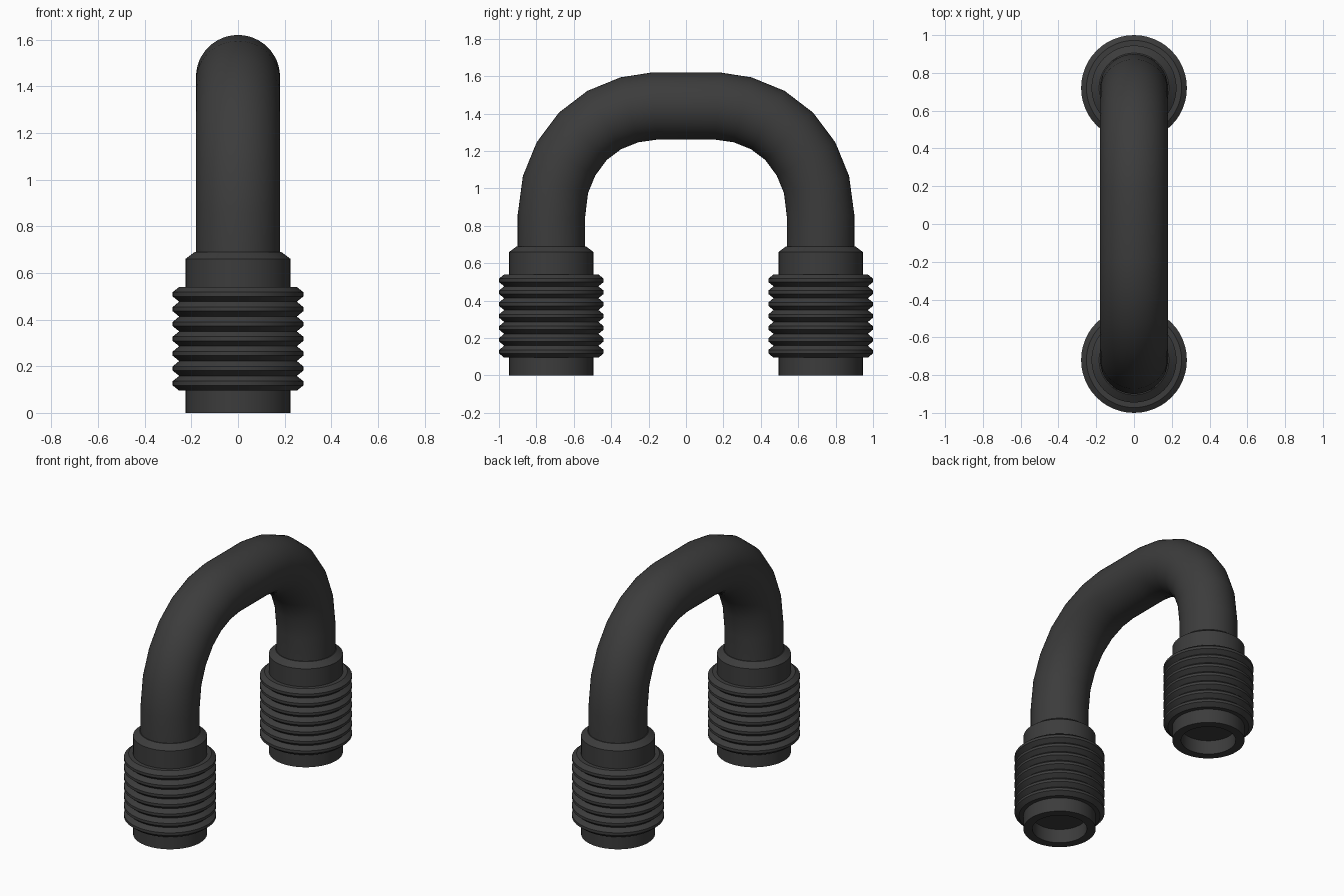
import bpy
import bmesh
import math
from mathutils import Vector

SIDES = 48
LEG_Y = 0.72

if "Cube" in bpy.data.objects:
    bpy.data.objects.remove(bpy.data.objects["Cube"])

rubber = bpy.data.materials.new("dark grey rubber")
rubber.use_nodes = True
colour = (0.045, 0.045, 0.045, 1)
rubber.diffuse_color = colour
rubber.node_tree.nodes["Principled BSDF"].inputs["Base Color"].default_value = colour


def loft(name, rings, angle=25):
    """Skin circles given as (centre, side axis in the YZ plane, radius)."""
    bm = bmesh.new()
    loops = []
    for centre, side, radius in rings:
        loop = []
        for i in range(SIDES):
            a = math.tau * i / SIDES
            offset = Vector((math.cos(a), 0, 0)) + side * math.sin(a)
            loop.append(bm.verts.new(centre + offset * radius))
        loops.append(loop)
    for low, high in zip(loops, loops[1:]):
        for i in range(SIDES):
            j = (i + 1) % SIDES
            bm.faces.new((low[i], low[j], high[j], high[i]))
    bm.faces.new(loops[0][::-1])
    bm.faces.new(loops[-1])
    bmesh.ops.recalc_face_normals(bm, faces=bm.faces)
    mesh = bpy.data.meshes.new(name)
    bm.to_mesh(mesh)
    bm.free()
    mesh.materials.append(rubber)
    obj = bpy.data.objects.new(name, mesh)
    bpy.context.collection.objects.link(obj)
    bpy.ops.object.select_all(action="DESELECT")
    obj.select_set(True)
    bpy.context.view_layer.objects.active = obj
    bpy.ops.object.shade_smooth_by_angle(angle=math.radians(angle))
    return obj


def turned(name, y, profile):
    """Turn a (radius, height) profile about a vertical axis at y."""
    return loft(name, [(Vector((0, y, z)), Vector((0, 1, 0)), r) for r, z in profile])


# Bent pipe: half of the centre line, mirrored to the other leg
half = [(-LEG_Y, 0.6), (-LEG_Y, 0.85), (-0.698, 1.02), (-0.642, 1.157),
        (-0.552, 1.278), (-0.438, 1.365), (-0.302, 1.42), (-0.17, 1.44)]
path = [Vector((0, y, z)) for y, z in half]
path += [Vector((0, -p.y, p.z)) for p in reversed(path)]
rings = []
for i, p in enumerate(path):
    before = (p - path[i - 1]).normalized() if i else Vector((0, 0, 1))
    after = (path[i + 1] - p).normalized() if i + 1 < len(path) else Vector((0, 0, -1))
    t = (before + after).normalized()
    rings.append((p, Vector((0, t.z, -t.y)), 0.18))
loft("bent_pipe", rings, 40)

# Ribbed grip: stacked ridges with narrow flat tips
RIBS, BOTTOM, TOP = 7, 0.095, 0.54
pitch = (TOP - BOTTOM) / RIBS
grip = [(0.2, BOTTOM)]
for n in range(RIBS):
    z = BOTTOM + n * pitch
    grip += [(0.252, z), (0.28, z + pitch * 0.36),
             (0.28, z + pitch * 0.64), (0.252, z + pitch)]
    if n < RIBS - 1:
        grip.pop()
grip.append((0.2, TOP))

# Sleeve: recessed open foot, straight wall and chamfered shoulder
sleeve = [(0.17, 0.1), (0.17, 0), (0.225, 0), (0.225, 0.66), (0.185, 0.69), (0.17, 0.69)]

for label, side in (("front", -1), ("back", 1)):
    turned(label + "_sleeve", side * LEG_Y, sleeve)
    turned(label + "_ribbed_grip", side * LEG_Y, grip)
